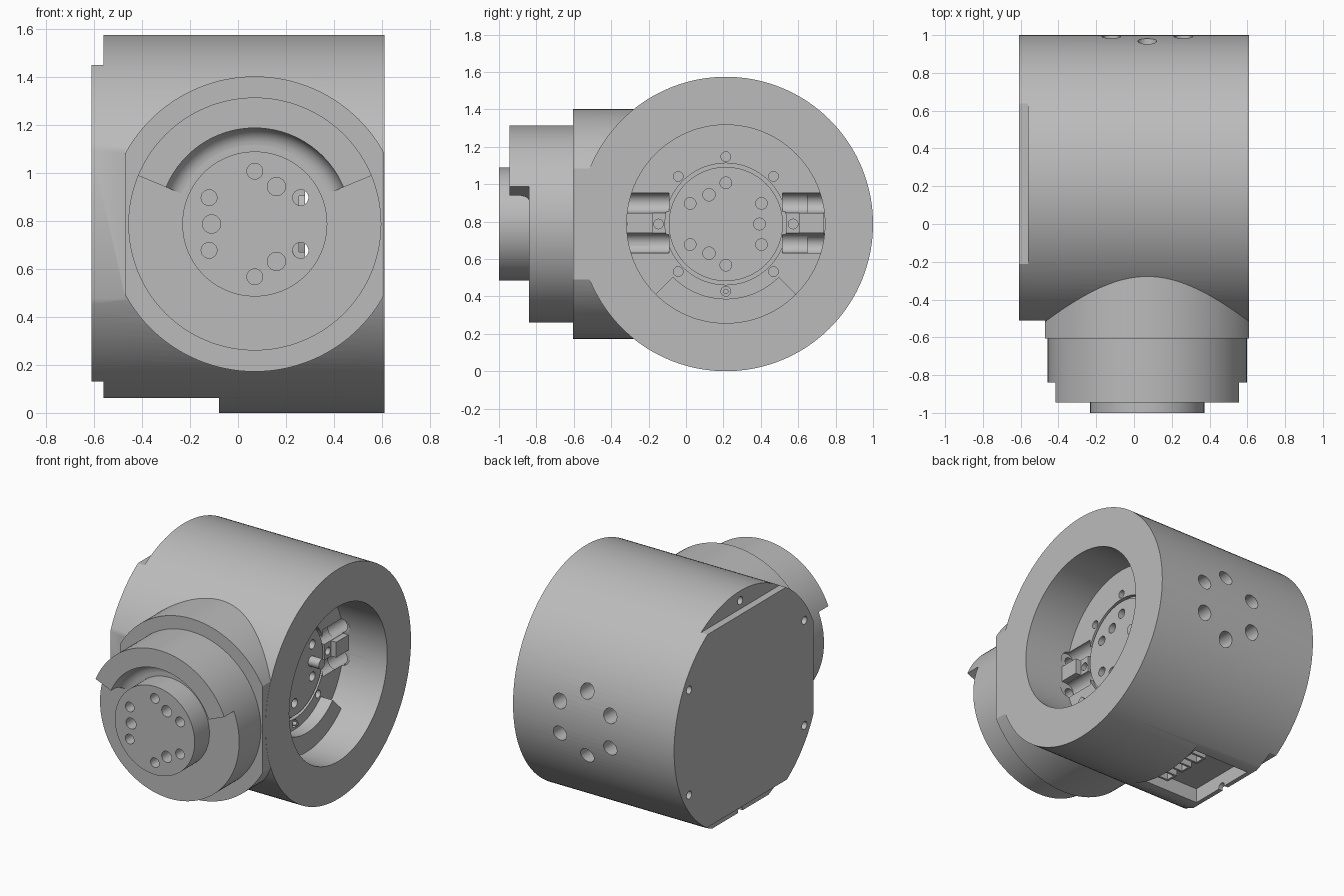
import bpy
import bmesh
from math import cos, sin, radians, pi
from mathutils import Matrix, Vector

if "Cube" in bpy.data.objects:
    bpy.data.objects.remove(bpy.data.objects["Cube"], do_unlink=True)

CY, CZ = 0.213, 0.787      # axis of the main drum (runs along x)
CX = 0.07                  # axis of the front joint (runs along y)
R = 0.787                  # drum radius

grey = bpy.data.materials.new("machined_grey")
grey.use_nodes = True
grey.diffuse_color = (0.5, 0.5, 0.5, 1)
grey.node_tree.nodes["Principled BSDF"].inputs["Base Color"].default_value = (0.5, 0.5, 0.5, 1)


def finish(name, bm):
    bmesh.ops.recalc_face_normals(bm, faces=bm.faces)
    mesh = bpy.data.meshes.new(name)
    bm.to_mesh(mesh)
    bm.free()
    mesh.materials.append(grey)
    ob = bpy.data.objects.new(name, mesh)
    bpy.context.collection.objects.link(ob)
    return ob


def box(name, x, y, z):
    bm = bmesh.new()
    bmesh.ops.create_cube(bm, size=1)
    for v in bm.verts:
        v.co = [lo + (c + 0.5) * (hi - lo) for c, (lo, hi) in zip(v.co, (x, y, z))]
    return finish(name, bm)


def rod(name, axis, a, b, u, v, r, sides=32):
    """Cylinder from a to b along x or y; u, v are its other two coordinates."""
    bm = bmesh.new()
    bmesh.ops.create_cone(bm, cap_ends=True, segments=sides, radius1=r, radius2=r, depth=b - a)
    mid = (a + b) / 2
    if axis == "x":
        m = Matrix.Translation((mid, u, v)) @ Matrix.Rotation(pi / 2, 4, "Y")
    else:
        m = Matrix.Translation((u, mid, v)) @ Matrix.Rotation(pi / 2, 4, "X")
    bmesh.ops.transform(bm, matrix=m, verts=bm.verts)
    return finish(name, bm)


def sector(name, axis, profile, start, end, steps=48):
    """Sweep a closed (radius, height) profile through an arc."""
    bm = bmesh.new()
    rings = []
    for i in range(steps + 1):
        t = radians(start + (end - start) * i / steps)
        ring = []
        for r, h in profile:
            p, q = r * cos(t), CZ + r * sin(t)
            ring.append(bm.verts.new((h, CY + p, q) if axis == "x" else (CX + p, h, q)))
        rings.append(ring)
    n = len(profile)
    for a, b in zip(rings, rings[1:]):
        for k in range(n):
            bm.faces.new((a[k], a[(k + 1) % n], b[(k + 1) % n], b[k]))
    bm.faces.new(rings[0])
    bm.faces.new(rings[-1])
    return finish(name, bm)


def combine(target, other, operation="DIFFERENCE"):
    mod = target.modifiers.new("shape", "BOOLEAN")
    mod.operation = operation
    mod.solver = "EXACT"
    mod.object = other
    bpy.context.view_layer.objects.active = target
    bpy.ops.object.modifier_apply(modifier=mod.name)
    bpy.data.objects.remove(other, do_unlink=True)


def smooth(ob):
    bpy.ops.object.select_all(action="DESELECT")
    ob.select_set(True)
    bpy.context.view_layer.objects.active = ob
    bpy.ops.object.shade_smooth_by_angle(angle=radians(25))


# Main drum with flats on its closed end
drum = rod("drum_housing", "x", -0.61, 0.61, CY, CZ, R, 144)
combine(drum, box("cutter", (-1, -0.56), (-2, 2), (1.45, 2)))
combine(drum, box("cutter", (-1, -0.56), (-2, 2), (-1, 0.13)))
combine(drum, box("cutter", (-1, -0.47), (-2, -0.51), (-1, 2)))

# Front boss, trimmed on both sides, joined to the drum
boss = rod("boss", "y", -0.605, 0.1, CX, CZ, 0.615, 128)
combine(boss, box("cutter", (-2, -0.47), (-2, 2), (-1, 3)))
combine(boss, box("cutter", (0.609, 2), (-2, 2), (-1, 3)))
combine(drum, boss, "UNION")

# Joint disc and output hub
combine(drum, rod("disc", "y", -0.84, -0.5, CX, CZ, 0.527, 128), "UNION")
combine(drum, rod("hub", "y", -1.0, -0.7, CX, CZ, 0.302, 96), "UNION")

# Bore in the open end
combine(drum, rod("cutter", "x", 0.28, 0.8, CY, CZ, 0.53, 128))

# Grooves beside the rails, on both sides of the inner hub
for lo, hi in ((-0.315, -0.09), (0.515, 0.738)):
    for z in (0.685, 0.9):
        combine(drum, rod("cutter", "y", lo, hi, 0.28, z, 0.053))

# Ring groove around the inner hub
combine(drum, sector("cutter", "x", [(0.305, 0.255), (0.325, 0.255), (0.325, 0.35), (0.305, 0.35)], 0, 180))
combine(drum, sector("cutter", "x", [(0.305, 0.255), (0.325, 0.255), (0.325, 0.35), (0.305, 0.35)], 180, 360))

# Underside flat and connector bay
combine(drum, box("cutter", (-0.56, -0.08), (-1, 2), (-1, 0.062)))
combine(drum, box("cutter", (-0.53, -0.11), (-0.03, 0.46), (-0.5, 0.16)))

# Bolt circles: six small holes and three dowel holes on both hubs, six on the back
for k in range(6):
    t = radians(30 + 60 * k)
    p, q = 0.22 * cos(t), CZ + 0.22 * sin(t)
    combine(drum, rod("cutter", "y", -1.1, -0.2, CX + p, q, 0.033, 24))
    combine(drum, rod("cutter", "y", 0.65, 1.1, CX + p, q, 0.05, 24))
    combine(drum, rod("cutter", "x", 0.18, 0.35, CY + p, q, 0.031, 24))
    # Screw holes near the rim of the closed end
    combine(drum, rod("cutter", "x", -0.7, -0.48, CY + 0.72 * cos(t), CZ + 0.72 * sin(t), 0.027, 20))
for deg in (60, 180, 300):
    t = radians(deg)
    p, q = 0.18 * cos(t), CZ + 0.18 * sin(t)
    combine(drum, rod("cutter", "y", -1.1, -0.75, CX + p, q, 0.038, 24))
    if deg != 180:
        combine(drum, rod("cutter", "x", 0.18, 0.35, CY - p, q, 0.033, 24))
for k in range(8):
    t = radians(45 * k)
    combine(drum, rod("cutter", "x", 0.2, 0.35, CY + 0.36 * cos(t), CZ + 0.36 * sin(t), 0.026, 20))
smooth(drum)

# Raised stop on the front disc, with a coved inner wall
cove = [(0.4 - 0.07 * (1 - cos(a)), -0.91 + 0.07 * sin(a)) for a in [i * pi / 16 for i in range(9)]]
front_stop = sector("front_stop", "y", [(0.527, -0.945), (0.4, -0.945)] + cove + [(0.33, -0.835), (0.527, -0.835)], 22.5, 157.5)
smooth(front_stop)

# Stop, locating pin and rails inside the bore
inner_stop = sector("inner_stop", "x", [(0.4, 0.27), (0.531, 0.27), (0.531, 0.37), (0.4, 0.37)], 225, 315)
smooth(inner_stop)
smooth(rod("locating_pin", "x", 0.25, 0.36, CY + 0.18, CZ, 0.034, 24))
smooth(rod("stop_pin", "x", 0.19, 0.3, CY, CZ - 0.36, 0.014, 20))
for side, lo, hi in (("front", -0.315, -0.18), ("back", 0.605, 0.738)):
    box(side + "_rail", (0.26, 0.32), (lo, hi), (0.74, 0.845))

# Connectors in the underside bay
for i, y in enumerate((0.04, 0.18, 0.32)):
    plug = box("connector_%d" % (i + 1), (-0.24, -0.12), (y, y + 0.09), (0.075, 0.165))
    combine(plug, box("cutter", (-0.225, -0.135), (y + 0.015, y + 0.075), (0, 0.13)))
